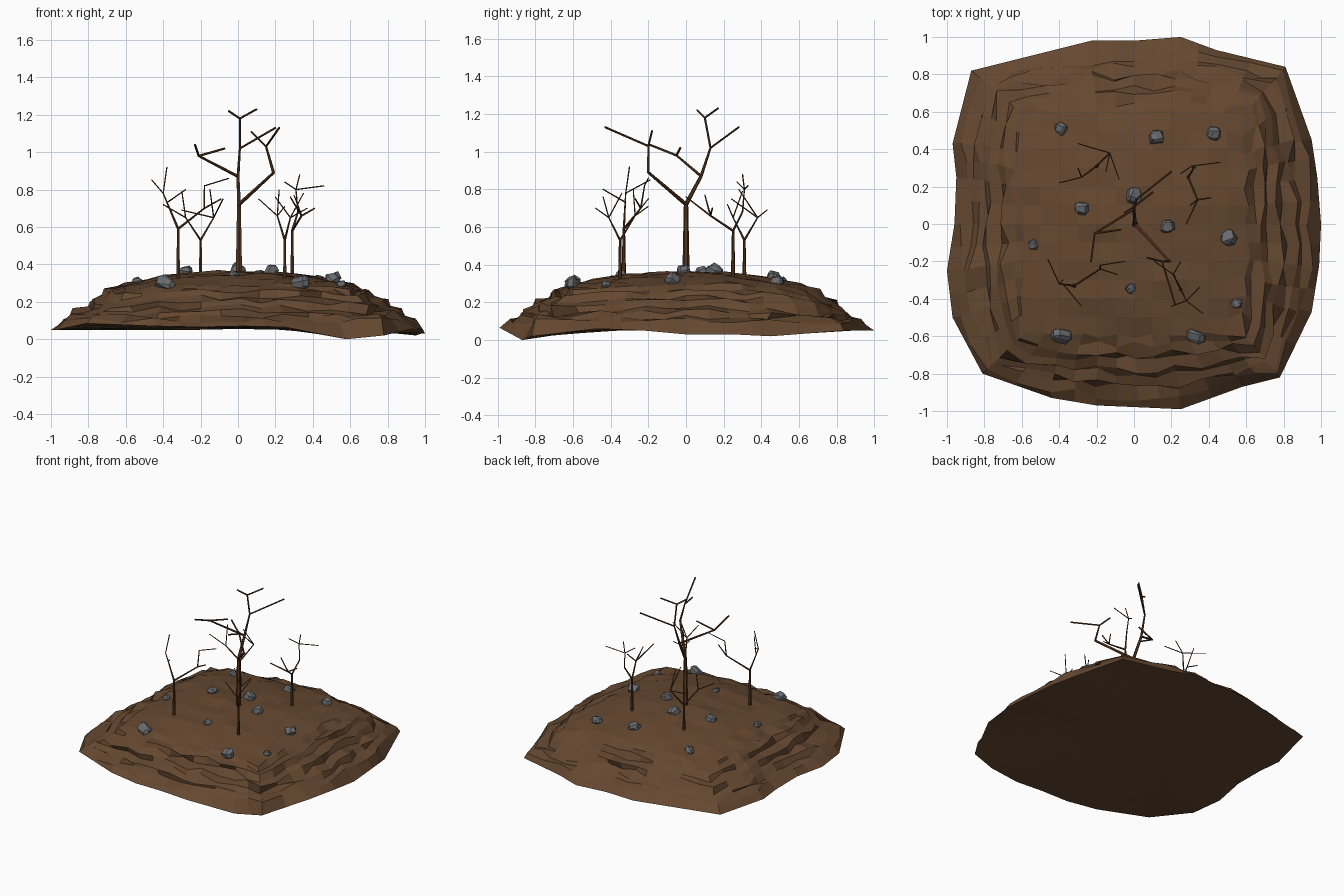
import bpy, bmesh, random
from mathutils import Vector, Matrix
from mathutils.bvhtree import BVHTree

if "Cube" in bpy.data.objects:
    bpy.data.objects.remove(bpy.data.objects["Cube"])

random.seed(7)


def material(name, color):
    m = bpy.data.materials.new(name)
    m.diffuse_color = (*color, 1)
    m.use_nodes = True
    m.node_tree.nodes["Principled BSDF"].inputs["Base Color"].default_value = m.diffuse_color
    return m


earth = material("earth", (0.13, 0.065, 0.03))
bark = material("bark", (0.10, 0.038, 0.013))
stone = material("stone", (0.14, 0.145, 0.155))


def finish(bm, name, mat):
    me = bpy.data.meshes.new(name)
    bm.to_mesh(me)
    bm.free()
    me.materials.append(mat)
    ob = bpy.data.objects.new(name, me)
    bpy.context.collection.objects.link(ob)
    return ob


def jit(a):
    return random.uniform(-a, a)


# Mound outline: four ragged sides of seven points
FRONT = [(-.81, -.80, .085), (-.44, -.93, .07), (-.2, -.97, .065), (.03, -.98, .07),
         (.25, -.99, .065), (.58, -.87, .0), (.78, -.82, .02)]
BACK = [(-.87, .82, .05), (-.55, .90, .05), (-.23, .98, .05), (0, .98, .055),
        (.25, 1.0, .05), (.44, .93, .05), (.81, .84, .05)]
LEFT = [FRONT[0], (-.97, -.5, .05), (-1.0, -.25, .05), (-.96, 0, .06),
        (-.95, .25, .05), (-.97, .43, .05), BACK[0]]
RIGHT = [FRONT[-1], (.95, -.47, .06), (.99, -.22, .05), (1.0, 0, .03),
         (.98, .25, .03), (.95, .45, .02), BACK[-1]]
N = 6
# Plateau rings by grid index, then terraces (size, height) down the slope
PLATEAU = [(0, .36), (.1, .36), (.2, .355), (.3, .345), (.4, .335), (.5, .315), (.61, .295)]
TERRACES = [(.655, .272), (.70, .258), (.725, .225), (.785, .208),
            (.805, .17), (.865, .152), (.885, .12), (.945, .10)]


def along(side, t):
    s = (t + 1) / 2 * (len(side) - 1)
    a = min(int(s), len(side) - 2)
    return Vector(side[a]).lerp(Vector(side[a + 1]), s - a)


def ring_dirs(i, j):
    k = max(abs(i), abs(j))
    u, v = i / k, j / k
    if abs(j) == k:
        return Vector((u, v, 0)), along(BACK if j > 0 else FRONT, u)
    return Vector((u, v, 0)), along(RIGHT if i > 0 else LEFT, v)


def ring_point(i, j, f, z, dxy, dz):
    square, rim = ring_dirs(i, j)
    t = max(0, (f - .5) / .5)
    p = square.lerp(rim, t) * (f + jit(dxy))
    corner = abs(square.x * square.y) ** 3      # corners droop a little
    p.z = z + jit(dz) - .035 * corner * min(1, f / .6) * (z > .14)
    return p


bm = bmesh.new()
R = range(-N, N + 1)


def fill_grid(point, flip=False):
    g = {(i, j): point(i, j) for i in R for j in R}
    for i in R[:-1]:
        for j in R[:-1]:
            q = [g[i, j], g[i + 1, j], g[i + 1, j + 1], g[i, j + 1]]
            bm.faces.new(q[::-1] if flip else q)
    return g


# Plateau top
def top_point(i, j):
    k = max(abs(i), abs(j))
    if k == 0:
        return bm.verts.new((0, 0, .36))
    f, z = PLATEAU[k]
    return bm.verts.new(ring_point(i, j, f, z, .02 if k == N else .006, .010))


top = fill_grid(top_point)
edge = ([(i, -N) for i in range(-N, N)] + [(N, j) for j in range(-N, N)] +
        [(i, N) for i in range(N, -N, -1)] + [(-N, j) for j in range(N, -N, -1)])

# Terraced slope down to the rim
rings = [[top[e] for e in edge]]
for f, z in TERRACES:
    rings.append([bm.verts.new(ring_point(*e, f, z, .026, .016)) for e in edge])
rings.append([bm.verts.new(ring_dirs(*e)[1]) for e in edge])
for a, b in zip(rings, rings[1:]):
    for n in range(len(edge)):
        m = (n + 1) % len(edge)
        bm.faces.new([a[n], b[n], b[m], a[m]])

# Underside
rim = dict(zip(edge, rings[-1]))


def base_point(i, j):
    if (i, j) in rim:
        return rim[i, j]
    k = max(abs(i), abs(j))
    if k == 0:
        return bm.verts.new((0, 0, .06))
    p = ring_dirs(i, j)[1]
    return bm.verts.new((p.x * k / N, p.y * k / N, .06 + (p.z - .06) * (k / N) ** 2))


fill_grid(base_point, True)
bm.normal_update()
ground = BVHTree.FromBMesh(bm)
finish(bm, "mound", earth)


def ground_z(x, y):
    return ground.ray_cast(Vector((x, y, 2)), Vector((0, 0, -1)))[0].z


# Rocks: chamfered, jittered blocks resting on the plateau
ROCKS = [(-.39, .51, .035), (.12, .465, .04), (.43, .485, .04), (0, .15, .045),
         (-.28, .085, .037), (.18, -.01, .04), (.505, -.075, .045), (-.54, -.11, .028),
         (-.02, -.345, .028), (.55, -.425, .027), (-.385, -.60, .048), (.33, -.60, .045)]
for n, (x, y, r) in enumerate(ROCKS):
    bm = bmesh.new()
    bmesh.ops.create_cube(bm, size=1.7)
    bmesh.ops.bevel(bm, geom=bm.edges[:], offset=.4, segments=1, affect='EDGES')
    wide = 1.25 if y < -.5 else 1
    for v in bm.verts:
        v.co = Vector((v.co.x * r * wide, v.co.y * r / wide, v.co.z * r * .85))
        v.co += Vector((jit(.16), jit(.16), jit(.16))) * r
    bmesh.ops.transform(bm, verts=bm.verts, matrix=Matrix.Translation(
        (x, y, ground_z(x, y) + r * .15)) @ Matrix.Rotation(jit(.5), 4, 'Z')
        @ Matrix.Rotation(jit(.5), 4, 'X') @ Matrix.Rotation(jit(.5), 4, 'Y'))
    finish(bm, f"rock_{n + 1}", stone)


# Bare trees: each path is a chain of tapered six-sided limbs
def tree(name, r, paths):
    z0 = paths[0][0][2]
    high = max(p[2] for path in paths for p in path)

    def radius(p):
        return r * max(.28, 1 - .95 * (p[2] - z0) / (high - z0))

    bm = bmesh.new()
    for path in paths:
        for a, b in zip(path, path[1:]):
            va, vb = Vector(a), Vector(b)
            d = vb - va
            rot = d.to_track_quat('Z', 'Y').to_matrix().to_4x4()
            bmesh.ops.create_cone(bm, cap_ends=True, segments=6, radius1=radius(a),
                                  radius2=radius(b), depth=d.length * 1.01,
                                  matrix=Matrix.Translation((va + vb) / 2) @ rot)
    finish(bm, name, bark)


# Main tree
f, a, b, c, d = (0.005, 0, .72), (.15, -.2, 1.03), (0, .08, .87), (.01, .13, 1.02), (-.21, -.05, .98)
e = (.01, .1, 1.18)
tree("main_tree", .02, [
    [(.005, 0, .32), f, (.19, -.2, .89), a, (.22, -.43, 1.13)], [a, (.07, -.18, 1.11)],
    [f, b, c, e, (-.05, .06, 1.22)], [e, (.1, .17, 1.23)], [c, (.2, .28, 1.13)],
    [b, d, (-.07, -.03, 1.02)], [d, (-.23, -.2, 1.04)]])

# Small trees
f, a, b = (-.32, -.33, .59), (-.4, -.32, .78), (-.18, -.24, .70)
tree("front_left_tree", .012, [
    [(-.32, -.33, .31), f, a, (-.46, -.19, .85)], [a, (-.38, -.3, .92)],
    [(-.38, -.32, .73), (-.28, -.44, .8)], [f, b, (-.18, -.22, .82), (-.05, -.2, .86)],
    [b, (-.09, -.27, .75)]])

f, a, b = (.25, -.35, .53), (.21, -.27, .66), (.28, -.41, .65)
tree("front_right_tree", .011, [
    [(.25, -.35, .31), f, a, (.11, -.2, .75)], [a, (.25, -.2, .71)], [a, (.22, -.28, .8)],
    [f, b, (.35, -.34, .78)], [b, (.37, -.48, .7)], [b, (.2, -.44, .76)]])

f, a, b = (-.2, .31, .53), (-.28, .25, .65), (-.13, .38, .65)
tree("back_left_tree", .011, [
    [(-.2, .31, .31), f, a, (-.4, .22, .72)], [a, (-.3, .3, .79)],
    [f, b, (-.08, .24, .75)], [b, (-.3, .43, .69)], [b, (-.15, .28, .8)]])

f, a, b, c = (.29, .25, .58), (.32, .3, .68), (.31, .31, .8), (.34, .13, .66)
tree("back_right_tree", .012, [
    [(.29, .25, .31), f, a, b, (.33, .3, .88)], [b, (.25, .27, .84)], [b, (.46, .33, .82)],
    [f, c, (.28, 0, .76)], [c, (.41, .14, .70)], [c, (.3, .1, .77)]])
